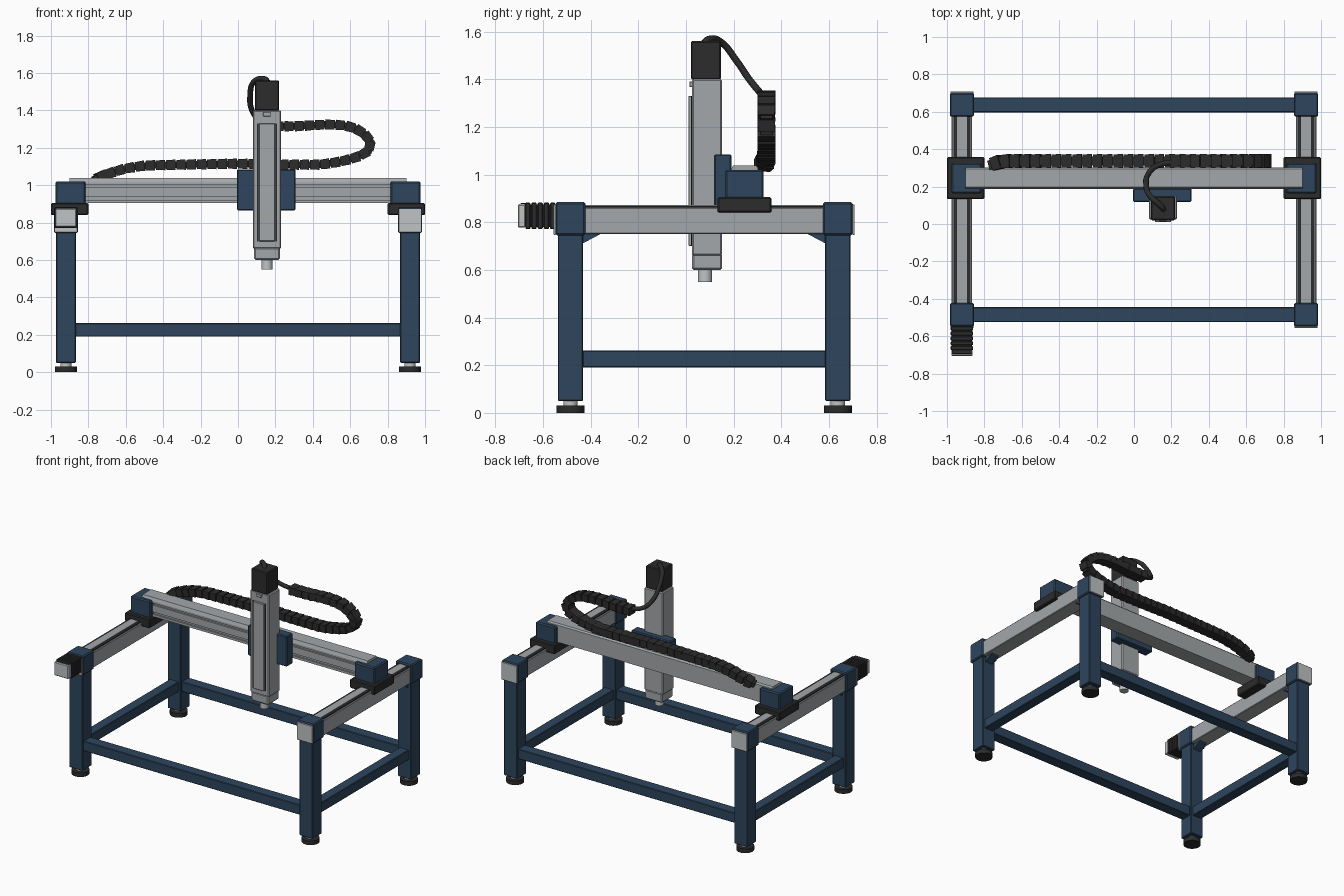
import bpy, bmesh
from mathutils import Vector, Matrix

cube = bpy.data.objects.get("Cube")
if cube:
    bpy.data.objects.remove(cube, do_unlink=True)


def material(name, rgb):
    m = bpy.data.materials.new(name)
    m.use_nodes = True
    m.diffuse_color = (*rgb, 1)
    m.node_tree.nodes["Principled BSDF"].inputs["Base Color"].default_value = (*rgb, 1)
    return m


BLUE = material("painted navy steel", (0.027, 0.06, 0.11))
GREY = material("anodised aluminium", (0.37, 0.39, 0.40))
LIGHT = material("pale aluminium", (0.52, 0.55, 0.56))
BLACK = material("black plastic", (0.025, 0.025, 0.025))


def finish(name, bm, mat):
    mesh = bpy.data.meshes.new(name)
    bmesh.ops.recalc_face_normals(bm, faces=bm.faces)
    bm.to_mesh(mesh)
    bm.free()
    obj = bpy.data.objects.new(name, mesh)
    mesh.materials.append(mat)
    bpy.context.collection.objects.link(obj)
    return obj


def box(name, x, y, z, mat, bevel=0.004):
    """Box from (min, max) ranges with slightly eased edges."""
    bm = bmesh.new()
    lo, hi = Vector((min(x), y[0], z[0])), Vector((max(x), y[1], z[1]))
    size = hi - lo
    bmesh.ops.create_cube(bm, size=1, matrix=Matrix.Translation((lo + hi) / 2) @ Matrix.Diagonal((*size, 1)))
    if bevel:
        bmesh.ops.bevel(bm, geom=bm.edges[:], offset=bevel, segments=1, affect="EDGES")
    return finish(name, bm, mat)


def cylinder(name, x, y, z, radius, mat):
    bm = bmesh.new()
    bmesh.ops.create_cone(bm, cap_ends=True, segments=24, radius1=radius, radius2=radius,
                          depth=z[1] - z[0], matrix=Matrix.Translation((x, y, sum(z) / 2)))
    for f in bm.faces:
        f.smooth = len(f.verts) == 4
    for e in bm.edges:
        e.smooth = not any(len(f.verts) > 4 for f in e.link_faces)
    return finish(name, bm, mat)


def prism(name, points, axis_range, mat):
    """Extrude a (y, z) outline along x."""
    bm = bmesh.new()
    x0, x1 = axis_range
    face = bm.faces.new([bm.verts.new((x0, y, z)) for y, z in points])
    new = bmesh.ops.extrude_face_region(bm, geom=[face])["geom"]
    bmesh.ops.translate(bm, verts=[v for v in new if isinstance(v, bmesh.types.BMVert)], vec=(x1 - x0, 0, 0))
    return finish(name, bm, mat)


FRONT, BACK, SIDE = -0.485, 0.637, 0.92

# Frame: legs, feet, corner caps, rails and carriages on both sides
for s, side in ((1, "left"), (-1, "right")):
    cx = s * SIDE
    for cy, end, inward in ((FRONT, "front", 1), (BACK, "back", -1)):
        tag = f"{end}_{side}"
        box(f"leg_{tag}", (cx - 0.053, cx + 0.053), (cy - 0.053, cy + 0.053), (0.05, 0.76), BLUE)
        box(f"corner_cap_{tag}", (cx - 0.065, cx + 0.065), (cy - 0.063, cy + 0.063), (0.745, 0.884), BLUE, 0.007)
        cylinder(f"foot_stem_{tag}", cx, cy, (0.025, 0.055), 0.03, LIGHT)
        cylinder(f"foot_pad_{tag}", cx, cy, (0, 0.03), 0.059, BLACK)
        py = cy - inward * 0.066
        box(f"end_plate_{tag}", (cx - 0.062, cx + 0.062), (py - 0.005, py + 0.005), (0.747, 0.874), LIGHT, 0.002)
        leg = cy + inward * 0.05
        prism(f"gusset_{tag}", [(leg, 0.755), (leg + inward * 0.085, 0.755), (leg, 0.71)],
              (cx - 0.03, cx + 0.03), BLUE)
    span = (FRONT + 0.05, BACK - 0.05)
    box(f"lower_side_bar_{side}", (cx - 0.037, cx + 0.037), span, (0.19, 0.262), BLUE)
    box(f"rail_{side}", (cx - 0.055, cx + 0.055), span, (0.75, 0.862), GREY)
    box(f"rail_seal_{side}", (cx - 0.045, cx + 0.045), span, (0.85, 0.868), BLACK, 0)
    box(f"rail_cover_{side}", (cx - 0.027, cx + 0.027), span, (0.86, 0.872), GREY, 0)
    box(f"carriage_{side}", (s * 0.80, s), (0.133, 0.358), (0.84, 0.905), BLACK, 0.006)
    box(f"beam_mount_{side}", (s * 0.815, s * 0.976), (0.163, 0.326), (0.895, 1.02), BLUE, 0.008)

for cy, end in ((FRONT, "front"), (BACK, "back")):
    box(f"lower_{end}_bar", (-0.87, 0.87), (cy - 0.04, cy + 0.04), (0.19, 0.262), BLUE)

# Drive motor at the front of the right rail
box("motor_core", (-0.975, -0.865), (-0.68, -0.545), (0.78, 0.875), BLACK)
for i in range(5):
    y = -0.674 + i * 0.026
    box(f"motor_rib_{i + 1}", (-0.98, -0.86), (y, y + 0.021), (0.772, 0.882), BLACK, 0.003)
box("motor_end_cap", (-0.977, -0.863), (-0.705, -0.672), (0.777, 0.876), LIGHT, 0.005)
box("motor_top_cover", (-0.972, -0.868), (-0.694, -0.67), (0.874, 0.88), BLACK, 0.002)

# Cross beam: profile with two long slots in the front
outline = [(0.187, 0.905), (0.187, 0.922)]
for low, high in ((0.922, 0.938), (0.988, 1.002)):
    outline += [(0.187, low), (0.199, low), (0.199, high), (0.187, high)]
outline.pop(1)
outline += [(0.187, 1.015), (0.197, 1.038), (0.293, 1.038), (0.302, 1.028), (0.302, 0.905)]
prism("cross_beam", outline, (-0.9, 0.9), GREY)

# Vertical axis
box("axis_carriage", (-0.005, 0.308), (0.118, 0.19), (0.865, 1.085), BLUE, 0.006)
box("axis_column", (0.08, 0.23), (0.025, 0.15), (0.66, 1.4), GREY, 0.006)
box("column_cover", (0.112, 0.198), (0.01, 0.03), (0.7, 1.33), GREY, 0.003)
for x in (0.102, 0.2):
    box("column_slot", (x, x + 0.008), (0.022, 0.03), (0.7, 1.33), BLACK, 0)
box("column_tab", (0.135, 0.175), (0.014, 0.03), (1.368, 1.39), GREY, 0.002)
box("column_foot", (0.086, 0.224), (0.025, 0.152), (0.6, 0.668), GREY, 0.008)
cylinder("tool_spindle", 0.155, 0.08, (0.55, 0.605), 0.03, LIGHT)
box("axis_motor", (0.09, 0.22), (0.02, 0.147), (1.398, 1.56), BLACK, 0.006)

# Motor cable
curve = bpy.data.curves.new("motor_cable", "CURVE")
curve.dimensions = "3D"
curve.bevel_depth, curve.bevel_resolution, curve.use_fill_caps = 0.015, 3, True
path = [(0.16, 0.075, 1.55), (0.145, 0.095, 1.567), (0.085, 0.15, 1.553), (0.065, 0.21, 1.48),
        (0.075, 0.265, 1.4), (0.12, 0.31, 1.345), (0.22, 0.335, 1.318)]
spline = curve.splines.new("BEZIER")
spline.bezier_points.add(len(path) - 1)
for p, co in zip(spline.bezier_points, path):
    p.co = co
    p.handle_left_type = p.handle_right_type = "AUTO"
spline.resolution_u = 6
curve.materials.append(BLACK)
bpy.context.collection.objects.link(bpy.data.objects.new("motor_cable", curve))

# Cable chain: tapered links spaced evenly along a path
route = [Vector((x, 0.337, z)) for x, z in (
    (0.19, 1.315), (0.32, 1.315), (0.46, 1.325), (0.57, 1.32), (0.64, 1.3), (0.69, 1.265), (0.715, 1.225),
    (0.7, 1.185), (0.65, 1.155), (0.57, 1.13), (0.45, 1.11), (0.2, 1.11), (0, 1.115), (-0.3, 1.11),
    (-0.5, 1.105), (-0.6, 1.09), (-0.7, 1.06))] + [Vector((-0.8, 0.305, 1.02))]
PITCH = 0.055
stops, carry = [], 0.0
for a, b in zip(route, route[1:]):
    length = (b - a).length
    while carry <= length:
        stops.append(a.lerp(b, carry / length))
        carry += PITCH
    carry -= length
bm = bmesh.new()
for a, b in zip(stops, stops[1:]):
    forward = (b - a).normalized()
    across = Vector((0, 1, 0))
    across = (across - forward * across.dot(forward)).normalized()
    frame = Matrix((forward, across, forward.cross(across))).transposed().to_4x4()
    frame.translation = (a + b) / 2
    link = bmesh.ops.create_cube(bm, size=1)["verts"]
    for v in link:
        taper = 0.9 if v.co.x > 0 else 1
        v.co = frame @ Vector((v.co.x * 0.05, v.co.y * 0.076 * taper, v.co.z * 0.056 * taper))
    # narrow hinge core joining each link to the next
    core = frame.copy()
    core.translation = b
    bmesh.ops.create_cube(bm, size=1, matrix=core @ Matrix.Diagonal((0.03, 0.05, 0.035, 1)))
finish("cable_chain", bm, BLACK)
